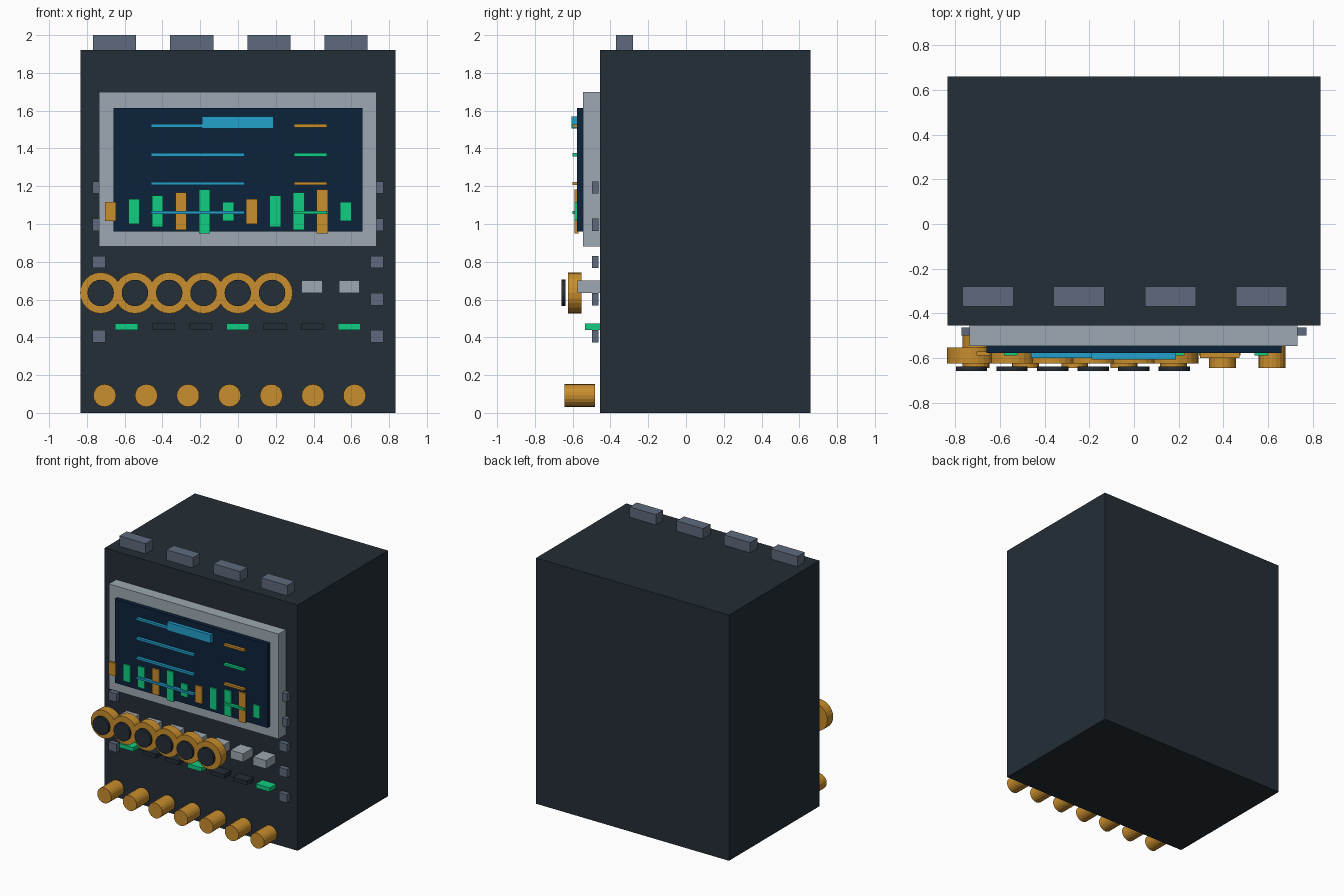
import bpy
import math

cube = bpy.data.objects.get("Cube")
if cube:
    bpy.data.objects.remove(cube, do_unlink=True)


def srgb(code):
    out = []
    for i in (0, 2, 4):
        c = int(code[i:i + 2], 16) / 255
        out.append(c / 12.92 if c <= 0.04045 else ((c + 0.055) / 1.055) ** 2.4)
    return (*out, 1)


def material(name, code):
    m = bpy.data.materials.new(name)
    m.use_nodes = True
    m.diffuse_color = srgb(code)
    bsdf = next(n for n in m.node_tree.nodes if n.type == 'BSDF_PRINCIPLED')
    bsdf.inputs["Base Color"].default_value = srgb(code)
    return m


charcoal = material("charcoal", "242E36")
silver = material("silver", "9DA9B2")
navy = material("navy", "0C223B")
blue = material("blue", "22A1CD")
green = material("green", "10CD82")
brass = material("brass", "C98E2D")
slate = material("slate", "5E6A7D")


def box(name, mat, x, y, z):
    """Box from its (min, max) extents on each axis."""
    spans = (x, y, z)
    bpy.ops.mesh.primitive_cube_add(size=1, location=[(a + b) / 2 for a, b in spans])
    ob = bpy.context.object
    ob.name = name
    for v in ob.data.vertices:
        v.co = [c * (b - a) for c, (a, b) in zip(v.co, spans)]
    ob.data.materials.append(mat)
    return ob


def around(centre, size):
    return (centre - size / 2, centre + size / 2)


def disc(name, mat, x, z, radius, y, sides=24):
    """Cylinder whose axis runs front to back."""
    bpy.ops.mesh.primitive_cylinder_add(
        vertices=sides, radius=radius, depth=y[1] - y[0],
        location=(x, sum(y) / 2, z), rotation=(math.pi / 2, 0, 0))
    ob = bpy.context.object
    ob.name = name
    ob.data.materials.append(mat)
    return ob


FRONT = -0.455

# Cabinet and the tabs on its roof
box("cabinet", charcoal, (-0.834, 0.834), (FRONT, 0.66), (0, 1.92))
for i in range(4):
    box(f"roof_tab_{i}", slate, around(-0.653 + i * 0.408, 0.228), (-0.37, -0.28), (1.92, 2))

# Screen and its frame
box("screen_frame", silver, (-0.735, 0.732), (-0.545, FRONT), (0.88, 1.70))
box("screen", navy, (-0.66, 0.66), (-0.578, -0.54), (0.96, 1.615))
box("title_bar", blue, (-0.19, 0.187), (-0.605, -0.575), (1.505, 1.57))

# Rows of lines on the screen
for i in range(4):
    z = around(1.52 - i * 0.153, 0.017)
    box(f"text_line_{i}", blue, (-0.46, 0.035), (-0.6, -0.577), z)
    box(f"value_line_{i}", green if i % 2 else brass, (0.296, 0.472), (-0.6, -0.577), z)

# Bar chart
for i in range(11):
    box(f"chart_bar_{i}", green if i % 3 else brass, around(-0.675 + i * 0.1245, 0.06),
        (-0.589, -0.57), around(1.067, 0.1 + 0.033 * (i % 5)))

# Row of push buttons with indicator lamps below
for i in range(7):
    x = -0.59 + i * 0.1965
    box(f"button_{i}", silver, around(x, 0.11), (-0.575, FRONT), (0.635, 0.7))
    box(f"lamp_{i}", charcoal if i % 3 else green, around(x, 0.12), (-0.535, FRONT), (0.44, 0.472))

# Dials with dark caps
for i in range(6):
    x = -0.727 + i * 0.1815
    disc(f"dial_{i}", brass, x, 0.635, 0.109, (-0.624, -0.552))
    disc(f"dial_cap_{i}", charcoal, x, 0.635, 0.07, (-0.658, -0.638))

# Connector plugs along the foot
for i in range(7):
    disc(f"plug_{i}", brass, -0.706 + i * 0.2205, 0.092, 0.06, (-0.644, -0.482), 20)

# Fasteners down both edges
for side, label in ((-1, "right"), (1, "left")):
    for i in range(5):
        box(f"{label}_fastener_{i}", slate, around(side * 0.736, 0.07),
            (-0.498, -0.462), around(0.405 + i * 0.197, 0.065))
